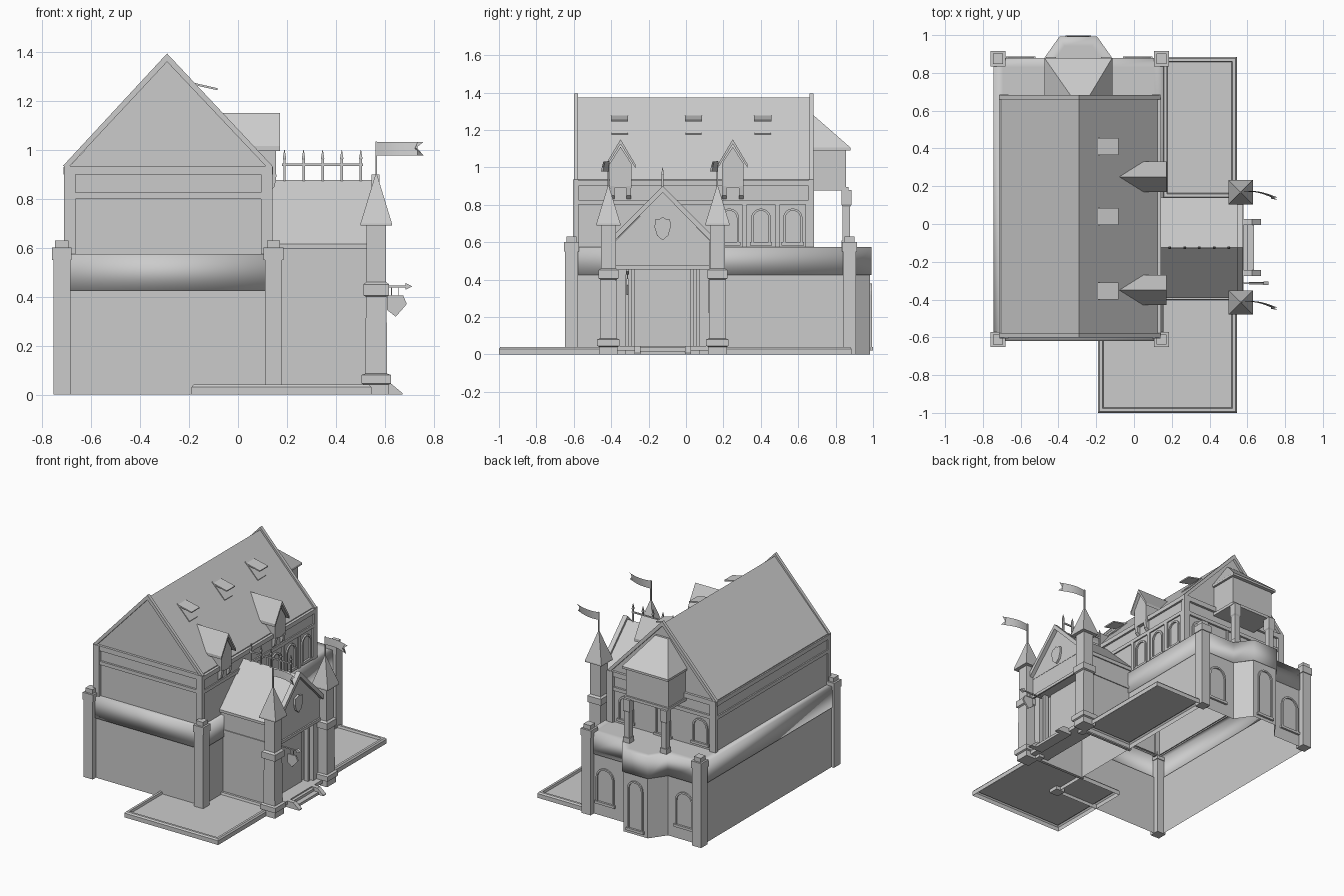
import bpy, bmesh, math
from mathutils import Vector

if "Cube" in bpy.data.objects:
    bpy.data.objects.remove(bpy.data.objects["Cube"])

stone = bpy.data.materials.new("plain grey")
stone.use_nodes = True
GREY = (0.6, 0.6, 0.6, 1)
stone.diffuse_color = GREY
stone.node_tree.nodes["Principled BSDF"].inputs["Base Color"].default_value = GREY


def finish(name, bm, smooth=0):
    bmesh.ops.recalc_face_normals(bm, faces=bm.faces)
    mesh = bpy.data.meshes.new(name)
    bm.to_mesh(mesh)
    bm.free()
    mesh.materials.append(stone)
    ob = bpy.data.objects.new(name, mesh)
    bpy.context.collection.objects.link(ob)
    if smooth:
        bpy.ops.object.select_all(action='DESELECT')
        ob.select_set(True)
        bpy.context.view_layer.objects.active = ob
        bpy.ops.object.shade_smooth_by_angle(angle=math.radians(smooth))
    return ob


def loft(name, rings, caps=(True, True), smooth=0):
    bm = bmesh.new()
    loops = [[bm.verts.new(p) for p in ring] for ring in rings]
    n = len(loops[0])
    for low, high in zip(loops, loops[1:]):
        for i in range(n):
            j = (i + 1) % n
            bm.faces.new((low[i], low[j], high[j], high[i]))
    for keep, loop in zip(caps, (loops[0], loops[-1])):
        if keep:
            bm.faces.new(loop)
    return finish(name, bm, smooth)


def prism(name, pts, axis, a, b):
    place = {'x': lambda p, d: (d, p[0], p[1]), 'y': lambda p, d: (p[0], d, p[1]),
             'z': lambda p, d: (p[0], p[1], d)}[axis]
    return loft(name, [[place(p, d) for p in pts] for d in (a, b)])


def rect(x0, x1, y0, y1):
    return [(x0, y0), (x1, y0), (x1, y1), (x0, y1)]


def box(name, x0, x1, y0, y1, z0, z1):
    return prism(name, rect(x0, x1, y0, y1), 'z', z0, z1)


def square_stack(name, cx, cy, levels):
    # square column described by (half width, height) pairs
    return loft(name, [[(x, y, z) for x, y in rect(cx - r, cx + r, cy - r, cy + r)]
                       for r, z in levels])


def arch(c, z0, w, h):
    # outline of a round-topped opening
    spring = z0 + h - w
    curve = [(c + w * math.cos(math.pi * i / 10), spring + w * math.sin(math.pi * i / 10))
             for i in range(11)]
    return [(c + w, z0)] + curve + [(c - w, z0)]


def window(name, axis, face, c, z0, w, h):
    inner = arch(c, z0, w - 0.012, h - 0.012)
    prism(name + "_frame", arch(c, z0, w, h) + inner[::-1], axis, face, face + 0.01)
    span, depth = (c - w - .008, c + w + .008), (face, face + 0.014)
    if axis == 'x':
        box(name + "_sill", *depth, *span, z0 - 0.018, z0)
    else:
        box(name + "_sill", *span, *depth, z0 - 0.018, z0)


def offset(pts, d):
    out = []
    for i, p in enumerate(pts):
        p = Vector(p)
        e1 = (p - Vector(pts[i - 1])).normalized()
        e2 = (Vector(pts[(i + 1) % len(pts)]) - p).normalized()
        n1, n2 = Vector((e1.y, -e1.x)), Vector((e2.y, -e2.x))
        out.append(p + (n1 + n2) * d / (1 + n1.dot(n2)))
    return out


# lower storey: open-bottomed walls with a rear bay, and a soft skirt above
foot = [(-.735, -.612), (.148, -.612), (.148, .872), (-.12, .872),
        (-.2, .985), (-.39, .985), (-.47, .872), (-.735, .872)]


def storey_ring(d, z):
    return [(*p, z) for p in offset(foot, d)]


loft("lower_walls", [storey_ring(0, 0), storey_ring(0, .425)], (False, False))
skirt = [(0, .425), (.008, .425), (.008, .575), (-.042, .575)]
loft("skirt", [storey_ring(d, z) for d, z in skirt], (False, False), 180)
terrace = [tuple(p) for p in offset(foot, -.04)[2:]]
prism("terrace_floor", [(-.695, .66), (.108, .66)] + terrace, 'z', .56, .574)
for x in (-.72, .145):
    for y in (-.612, .875):
        square_stack("corner_post", x, y, [(.035, 0), (.035, .55), (.04, .55), (.04, .6),
                                           (.027, .6), (.027, .63)])
for x in (-.6, .02):
    window("rear_lower_window", 'y', .872, x, .1, .07, .24)
window("bay_window", 'y', .985, -.295, .04, .06, .34)

# hollow upper storey with gables
shell = [(-.70, .13, .565), (-.70, .13, .92), (-.295, -.285, 1.352)]
loft("upper_storey", [[(x, y, z) for x, y in rect(x0, x1, -.585, .665)] for x0, x1, z in shell],
     (False, True))
for s in (-1, 1):
    slab = [(-.29, 1.374), (-.29 + s * .415, .936), (-.29 + s * .415, .92), (-.29, 1.34)]
    prism("roof_slope", slab, 'y', -.585, .665)
coping = [(-.715, .935), (-.29, 1.394), (.14, .935), (.112, .935), (-.29, 1.36), (-.687, .935)]
for y in (-.60, .66):
    prism("gable_coping", coping, 'y', y, y + .022)
for y in (-.59, .67):
    for x in (-.688, .118):
        box("upper_pilaster", x - .023, x + .023, y - .015, y + .015, .57, .935)
    box("gable_band", -.70, .13, y - .012, y + .012, .9, .935)
    box("storey_band", -.70, .13, y - .009, y + .009, .8, .825)
for x in (-.70, .13):
    box("eaves_band", x - .014, x + .014, -.59, .67, .9, .93)
    box("storey_band", x - .009, x + .009, -.59, .67, .8, .825)
for y in (.15, .313, .49, .652):
    box("wall_pilaster", .13, .141, y - .013, y + .013, .57, .8)
for y in (.232, .401, .571):
    window("side_window", 'x', .13, y, .6, .052, .18)
for x in (-.58, 0):
    window("rear_upper_window", 'y', .665, x, .61, .06, .17)
window("balcony_door", 'y', .665, -.29, .59, .06, .25)

# overhanging oriel on two columns at the rear
box("oriel_room", -.46, -.13, .66, .855, .89, 1.1)
box("oriel_floor", -.468, -.122, .66, .868, .875, .895)
eaves = rect(-.475, -.115, .66, .88)
loft("oriel_roof", [[(*p, 1.09) for p in eaves], [(*p, 1.105) for p in eaves],
                    [(*p, 1.28) for p in rect(-.335, -.235, .66, .68)]])
for x in (-.44, -.15):
    square_stack("oriel_column", x, .858, [(.026, .57), (.026, .61), (.02, .61), (.02, .79),
                                           (.026, .8), (.026, .88)])

# dormers and tilted roof lights
for y in (-.35, .25):
    wall = [(y - .058, .89), (y + .058, .89), (y + .058, 1.02), (y, 1.11), (y - .058, 1.02)]
    prism("dormer_body", wall, 'x', 0, .155)
    roof = [(y - .08, .995), (y, 1.125), (y + .08, .995), (y + .08, 1.015), (y, 1.15), (y - .08, 1.015)]
    prism("dormer_roof", roof, 'x', -.085, .172)
    for s in (-.045, .045):
        prism("dormer_bracket", [(.13, .83), (.15, .85), (.158, .9), (.13, .9)],
              'y', y + s - .012, y + s + .012)
for y in (-.355, .04, .41):
    flap = [(-.2, 1.278), (-.18, 1.265), (-.085, 1.244), (-.083, 1.252), (-.18, 1.274)]
    prism("roof_light_flap", flap, 'y', y - .046, y + .046)
    pane = [(-.2, 1.26), (-.2, 1.286), (-.1, 1.182), (-.108, 1.165)]
    prism("roof_light_pane", pane, 'y', y - .044, y + .044)

# porch walls, recessed entrance and pediment
C = -.125
for s in (-1, 1):
    y = C + s * .242
    box("porch_side_wall", .13, .53, y - .01, y + .01, 0, .61)
    box("porch_band", .13, .53, y - .016, y + .016, .455, .475)
    box("porch_cornice", .13, .53, y - .018, y + .018, .595, .612)
    y = C + s * .222
    box("porch_front_wall", .50, .54, y - .025, y + .025, 0, .46)
    for k in (.175, .205):
        box("door_column", .49, .52, C + s * k - .009, C + s * k + .009, .04, .46)
    slope = [(C + s * .266, .598), (C, .858), (C, .877), (C + s * .266, .616)]
    prism("porch_roof_slope", slope, 'x', .13, .55)
    prism("pediment_coping", [(C + s * .262, .602), (C, .865), (C, .9), (C + s * .278, .622)],
          'x', .545, .578)
box("door_panel", .46, .475, C - .25, C + .25, .02, .46)
box("door_leaf", .475, .485, C - .15, C + .15, .04, .46)
box("entrance_lintel", .46, .55, C - .25, C + .25, .46, .60)
box("lintel_ledge", .55, .56, C - .25, C + .25, .455, .475)
prism("pediment", [(C - .26, .6), (C + .26, .6), (C, .86)], 'x', .52, .552)
box("porch_floor", .44, .58, C - .25, C + .25, .02, .045)
shield = [(0, .61), (.03, .635), (.043, .68), (.04, .72), (.015, .725), (0, .735),
          (-.015, .725), (-.04, .72), (-.043, .68), (-.03, .635)]
prism("pediment_shield", [(C + a, z) for a, z in shield], 'x', .55, .566)

# steps with sloping cheeks
box("upper_step", .56, .60, C - .13, C + .13, 0, .036)
box("lower_step", .60, .635, C - .13, C + .13, 0, .018)
for s in (-.135, .135):
    prism("step_cheek", [(.56, 0), (.672, 0), (.672, .006), (.625, .045), (.56, .045)],
          'y', C + s - .016, C + s + .016)

# towers with flags
for ty in (-.415, .168):
    square_stack("tower", .565, ty, [(.05, 0), (.05, .04), (.06, .045), (.06, .08), (.045, .085),
                                     (.042, .4), (.053, .405), (.053, .45), (.04, .46),
                                     (.04, .69), (.064, .69), (.064, .7), (.003, .9)])
    square_stack("flag_pole", .565, ty, [(.004, .88), (.004, 1.035)])
    bm = bmesh.new()
    cols = []
    for i in range(9):
        t = i / 8
        notch = .035 if i == 8 else 0
        y = ty + .014 * math.sin(t * 3.6) - .02 * t
        cols.append([bm.verts.new((.565 + .193 * t - (notch if m == 1 else 0),
                                   y - .007 * t * (2 - m), .978 + .027 * m)) for m in range(3)])
    for a, b in zip(cols, cols[1:]):
        for m in range(2):
            bm.faces.new((a[m], b[m], b[m + 1], a[m + 1]))
    finish("flag", bm, 35)

# ridge railing
for i in range(5):
    square_stack("railing_spike", .19 + .078 * i, C, [(.005, .86), (.005, .96), (.007, .965), (.001, 1.0)])
box("railing_rail", .18, .51, C - .004, C + .004, .934, .944)

# hanging sign beside the entrance
box("sign_arm", .53, .69, -.317, -.309, .438, .446)
prism("sign_arm_tip", [(.685, .428), (.712, .442), (.685, .456)], 'y', -.322, -.304)
for x in (.628, .655):
    box("sign_hanger", x - .002, x + .002, -.315, -.311, .4, .44)
prism("sign_board", [(.61, .405), (.675, .405), (.69, .37), (.645, .318), (.61, .345)], 'y', -.319, -.307)

# lawns with bevelled kerbs
for x0, x1, y0, y1 in ((-.19, .545, -1, -.375), (.15, .545, .135, .885)):
    steps = [(0, 0), (0, .03), (.008, .04), (.024, .04), (.028, .024)]
    loft("lawn", [[(x, y, z) for x, y in rect(x0 + d, x1 - d, y0 + d, y1 - d)] for d, z in steps],
         (False, True))
